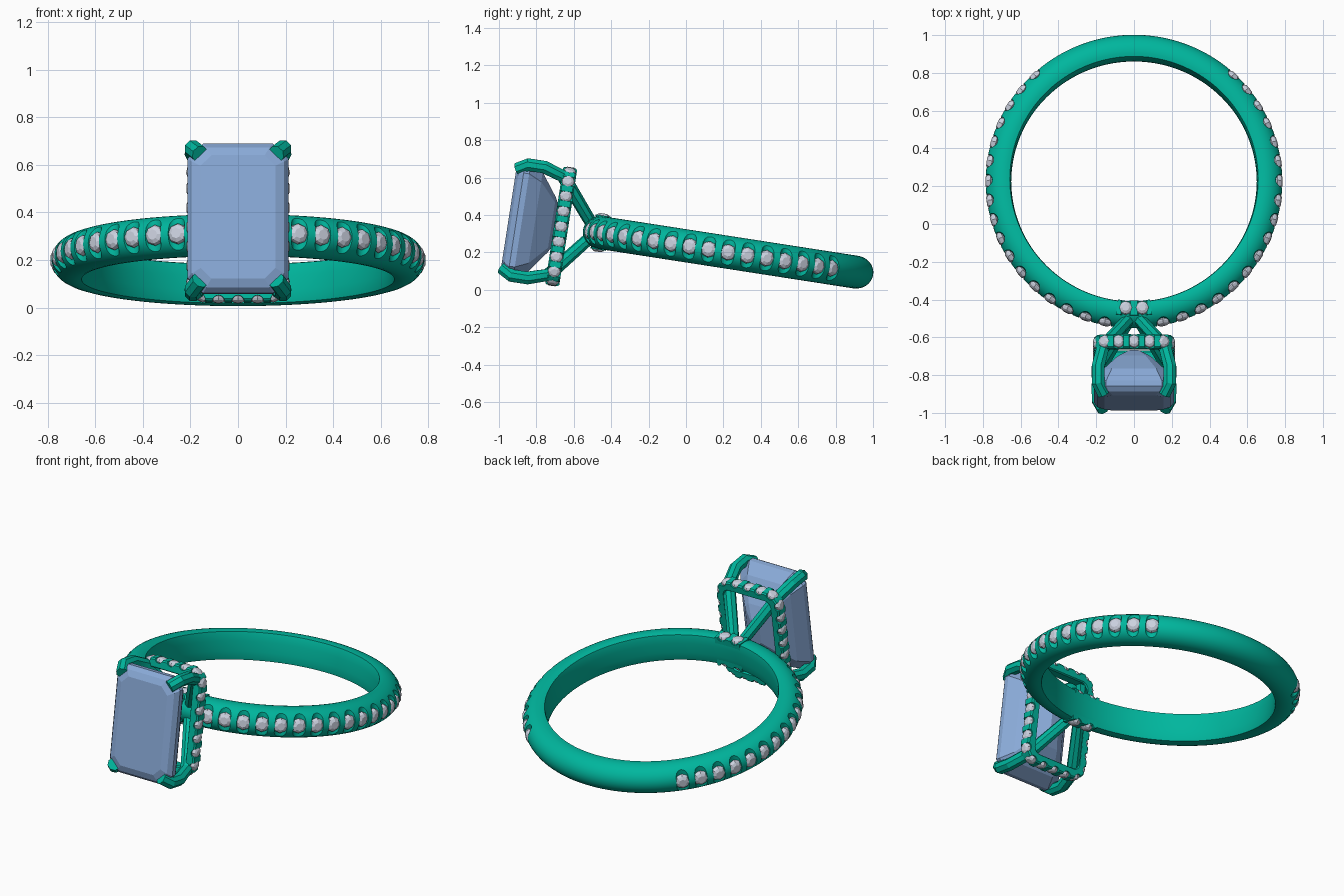
import bpy, bmesh
from math import sin, cos, pi, radians
from mathutils import Vector, Matrix

if "Cube" in bpy.data.objects:
    bpy.data.objects.remove(bpy.data.objects["Cube"])

# Ring axis is local Z, head points to local -Y; the whole ring leans by 8.8 degrees
M = Matrix.Translation((0, 0.225, 0.2)) @ Matrix.Rotation(radians(-8.8), 4, 'X')


def material(name, col):
    m = bpy.data.materials.new(name)
    m.diffuse_color = (*col, 1)
    m.use_nodes = True
    m.node_tree.nodes["Principled BSDF"].inputs["Base Color"].default_value = m.diffuse_color
    return m


METAL = material("green_metal", (0.0, 0.47, 0.34))
BLUE = material("blue_gem", (0.25, 0.4, 0.68))
CLEAR = material("clear_gem", (0.6, 0.64, 0.74))


def shells(name, parts, mat=None, closed=False):
    """Each part is a list of point rings that are bridged into one skin."""
    bm = bmesh.new()
    for rings in parts:
        vs = [[bm.verts.new(M @ Vector(p)) for p in r] for r in rings]
        n, k = len(vs), len(vs[0])
        for i in range(n if closed else n - 1):
            a, b = vs[i], vs[(i + 1) % n]
            for j in range(k):
                bm.faces.new((a[j], a[(j + 1) % k], b[(j + 1) % k], b[j]))
        if not closed:
            bm.faces.new(vs[0])
            bm.faces.new(vs[-1])
    bmesh.ops.recalc_face_normals(bm, faces=bm.faces)
    me = bpy.data.meshes.new(name)
    bm.to_mesh(me)
    bm.free()
    ob = bpy.data.objects.new(name, me)
    bpy.context.collection.objects.link(ob)
    if mat:
        me.materials.append(mat)
    return ob


def activate(ob):
    bpy.ops.object.select_all(action='DESELECT')
    ob.select_set(True)
    bpy.context.view_layer.objects.active = ob


def smooth(ob, angle=35):
    activate(ob)
    bpy.ops.object.shade_smooth_by_angle(angle=radians(angle))


def lathe(pos, axis, prof, sides):
    """Rings of radius r at height h along an axis: prof = [(r, h), ...]."""
    q = Vector(axis).to_track_quat('Z', 'Y')
    return [[Vector(pos) + q @ Vector((r * cos(2 * pi * i / sides), r * sin(2 * pi * i / sides), h))
             for i in range(sides)] for r, h in prof]


def stone(pos, axis, r):
    return lathe(pos, axis, [(.15 * r, -.7 * r), (r, -.1 * r), (r, .05 * r), (.85 * r, .35 * r), (.5 * r, .55 * r)], 8)


def rod(pos, axis, r, half):
    return lathe(pos, axis, [(r, -half), (r, half)], 16)


def carve(ob, rods):
    cut = shells("cutter", rods)
    cut.hide_render = True
    mod = ob.modifiers.new("notches", 'BOOLEAN')
    mod.operation, mod.solver, mod.object = 'DIFFERENCE', 'EXACT', cut
    activate(ob)
    bpy.ops.object.modifier_apply(modifier=mod.name)
    bpy.data.objects.remove(cut)


# Band: D-shaped section swept round, scalloped beside every stone
def spin(sec, a):
    return [(r * cos(a), r * sin(a), z) for r, z in sec]


sec = [(.653, .065), (.65, .03), (.65, -.03), (.653, -.065)]
sec += [(.69 + .095 * cos(t), .088 * sin(t)) for t in [radians(-110 + 220 * i / 20) for i in range(21)]]
band = shells("band", [[spin(sec, 2 * pi * i / 160) for i in range(160)]], METAL, closed=True)

rods, gems = [], []
for i in range(-10, 7):
    for side in (0, 1):
        a = radians(7.85 * i)
        a = pi - a if side else a
        d = Vector((cos(a), sin(a), 0))
        rods.append(rod(d * .786, (0, 0, 1), .036, .12))
        gems.append(stone(d * .763, d, .044))
carve(band, rods)
smooth(band)
shells("band_stones", gems, CLEAR)

# Bridge under the head, with two stones on its upper and lower sides
box = [(.652, .092), (.73, .092), (.73, -.092), (.652, -.092)]
bridge = shells("bridge", [[spin(box, radians(-90 + 7.5 * i / 4)) for i in range(-4, 5)]], METAL)
rods, gems = [], []
for sx in (-1, 1):
    for sz in (-1, 1):
        rods.append(rod((sx * .044, -.69, sz * .1), (0, 1, 0), .027, .1))
        gems.append(stone((sx * .044, -.69, sz * .083), (0, 0, sz), .037))
carve(bridge, rods)
smooth(bridge)
shells("bridge_stones", gems, CLEAR)

# Halo: rounded rectangular rail behind the centre gem
HX, HZ, HR, HY = .213, .318, .09, -.903


def outline(s):
    """Position and outward normal at distance s clockwise from the top centre."""
    w, h, arc = HX - HR, HZ - HR, HR * pi / 2
    quarter = w + h + arc
    q, s = divmod(s, quarter)
    q = int(q) % 4
    if q % 2:
        s = quarter - s
    if s < w:
        p, n = (s, HZ), (0, 1)
    elif s < w + arc:
        t = (s - w) / HR
        n = (sin(t), cos(t))
        p = (w + HR * n[0], h + HR * n[1])
    else:
        p, n = (HX, h - (s - w - arc)), (1, 0)
    sx, sz = (1, 1, -1, -1)[q], (1, -1, -1, 1)[q]
    return Vector((sx * p[0], HY, sz * p[1])), Vector((sx * n[0], 0, sz * n[1]))


total = 4 * (HX + HZ - 2 * HR + HR * pi / 2)
rings = []
for i in range(120):
    p, n = outline(total * (i + .5) / 120)
    rings.append([p - n * o + Vector((0, y, 0)) for o, y in
                  [(0, -.03), (0, .03), (.008, .038), (.05, .038), (.056, .03), (.056, -.03), (.05, -.038), (.008, -.038)]])
halo = shells("halo", [rings], METAL, closed=True)
rods, gems = [], []
for i in range(24):
    p, n = outline(total * i / 24 + 1e-5)
    rods.append(rod(p + n * .003, (0, 1, 0), .026, .07))
    gems.append(stone(p - n * .016, n, .035))
carve(halo, rods)
smooth(halo)
shells("halo_stones", gems, CLEAR)


# Centre gem: step-cut rectangle with clipped corners
def octagon(y, hx, hz, c):
    return [(hx, y, hz - c), (hx - c, y, hz), (c - hx, y, hz), (-hx, y, hz - c),
            (-hx, y, c - hz), (c - hx, y, -hz), (hx - c, y, -hz), (hx, y, c - hz)]


shells("centre_gem", [[octagon(*r) for r in [
    (-1.187, .157, .262, .045), (-1.172, .193, .298, .06), (-1.145, .213, .318, .066), (-1.115, .213, .318, .066),
    (-1.045, .17, .272, .052), (-.955, .088, .15, .027), (-.915, .03, .075, .01)]]], BLUE)

# Prongs: struts rising from the band, through the halo corners, hooked over the gem
path = [(.03, -.745, .04), (.165, -.93, .265), (.19, -1.04, .30), (.19, -1.125, .30), (.16, -1.178, .268)]
for sx, side in ((-1, "left"), (1, "right")):
    for sz, level in ((-1, "lower"), (1, "upper")):
        pts = [Vector((sx * x, y, sz * z)) for x, y, z in path]
        rings = []
        for i, p in enumerate(pts):
            t = (pts[min(i + 1, 4)] - pts[max(i - 1, 0)]).normalized()
            b = Vector((sx, 0, -sz)).normalized()
            b = (b - t * b.dot(t)).normalized()
            n = t.cross(b)
            w, g = (.034, .014) if i else (.03, .014)
            rings.append([p + b * u + n * v for u, v in
                          [(w, g), (g, w), (-g, w), (-w, g), (-w, -g), (-g, -w), (g, -w), (w, -g)]])
        smooth(shells(f"{level}_{side}_prong", [rings], METAL), 20)
